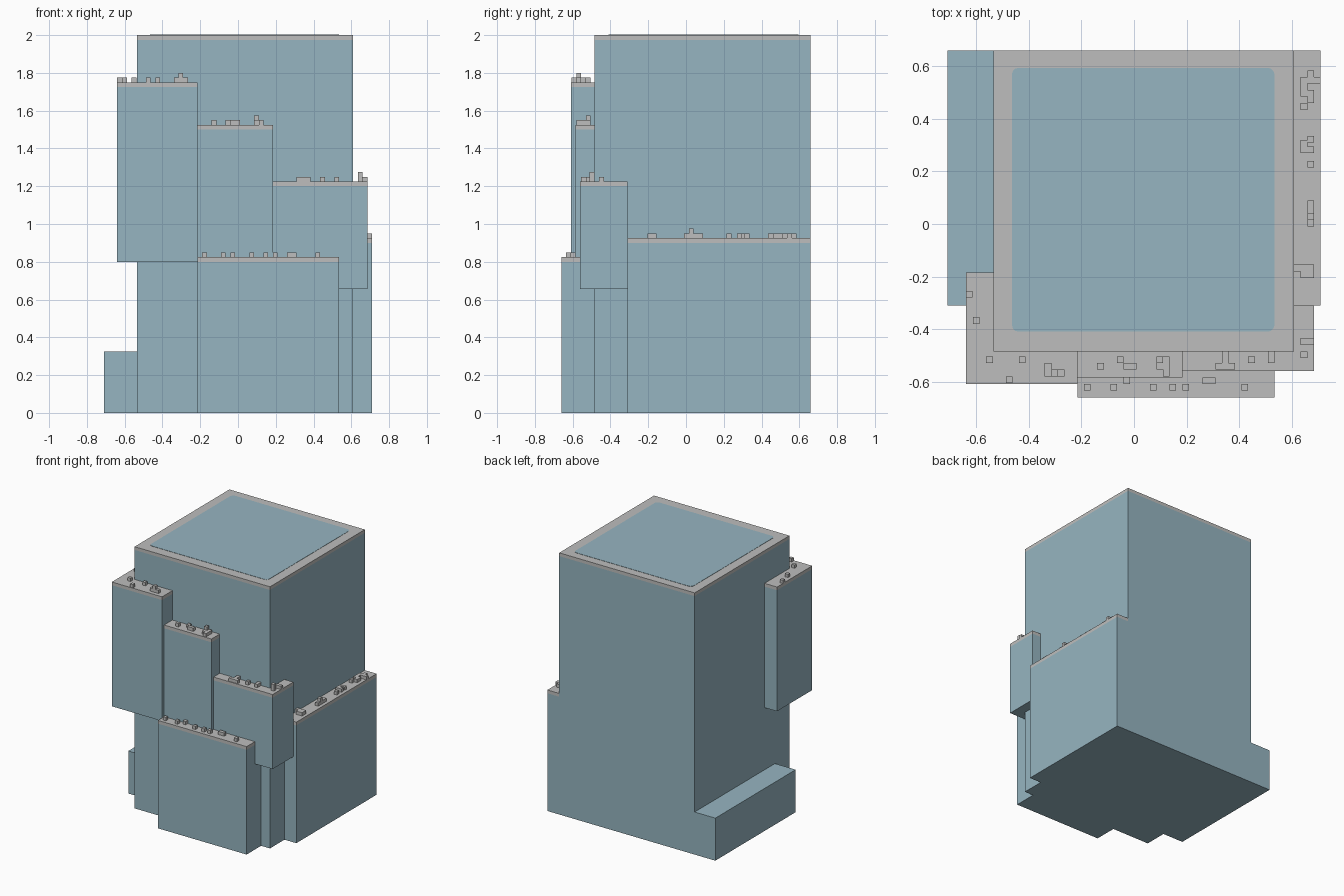
import bpy, bmesh, math

cube = bpy.data.objects.get("Cube")
if cube:
    bpy.data.objects.remove(cube, do_unlink=True)


def material(name, rgb):
    m = bpy.data.materials.new(name)
    m.use_nodes = True
    m.diffuse_color = (*rgb, 1)
    m.node_tree.nodes["Principled BSDF"].inputs["Base Color"].default_value = (*rgb, 1)
    return m


GLASS = material("blue glass", (0.305, 0.462, 0.533))
CONCRETE = material("light grey concrete", (0.515, 0.515, 0.508))
BAND = 0.025   # height of the grey parapet band, also the roof unit module
U = 0.025


def finish(name, bm, mats):
    bmesh.ops.recalc_face_normals(bm, faces=bm.faces)
    me = bpy.data.meshes.new(name)
    bm.to_mesh(me)
    bm.free()
    for m in mats:
        me.materials.append(m)
    ob = bpy.data.objects.new(name, me)
    bpy.context.collection.objects.link(ob)
    return ob


def prism(bm, outline, levels):
    """Closed solid over a plan outline with one ring of vertices per level."""
    rings = [[bm.verts.new((x, y, z)) for x, y in outline] for z in levels]
    n = len(outline)
    bm.faces.new(rings[0][::-1])
    bm.faces.new(rings[-1])
    for a, b in zip(rings, rings[1:]):
        for i in range(n):
            j = (i + 1) % n
            bm.faces.new((a[i], a[j], b[j], b[i]))


def rect(x0, x1, y0, y1):
    return [(x0, y0), (x1, y0), (x1, y1), (x0, y1)]


def block(name, outline, z0, z1, band=True):
    """Glass volume, with a grey band and roof at the top if wanted."""
    bm = bmesh.new()
    prism(bm, outline, [z0, z1 - BAND, z1] if band else [z0, z1])
    if band:
        for f in bm.faces:
            f.material_index = int(f.calc_center_median().z > z1 - BAND)
    return finish(name, bm, [GLASS, CONCRETE])


def roof_units(name, z, boxes):
    """Small roof boxes: x, y of the low corner, size in modules, height in modules."""
    bm = bmesh.new()
    for x, y, w, d, h in boxes:
        prism(bm, rect(x, x + w * U, y, y + d * U), [z, z + h * U])
    finish(name, bm, [CONCRETE])


# Main volumes
block("main_tower", rect(-.535, .61, -.485, .66), 0, 2)
block("low_right_annex", rect(-.71, -.535, -.31, .66), 0, .325, band=False)
block("left_side_wing", rect(.61, .71, -.31, .66), 0, .925)
block("front_base_block", rect(-.215, .535, -.66, -.485), 0, .825)
block("front_middle_block", rect(-.215, .185, -.585, -.485), .825, 1.525)

# Hanging blocks that wrap the front corners
block("upper_right_corner_block",
      [(-.64, -.61), (-.215, -.61), (-.215, -.485), (-.535, -.485),
       (-.535, -.185), (-.64, -.185)], .8, 1.75)
block("left_corner_block",
      [(.185, -.56), (.685, -.56), (.685, -.31), (.61, -.31),
       (.61, -.485), (.185, -.485)], .655, 1.225)

# Rounded glass panel on the main roof
r = 0.025
panel = []
for cx, cy, start in ((.51, .57, 0), (-.44, .57, 90), (-.44, -.385, 180), (.51, -.385, 270)):
    for k in range(4):
        a = math.radians(start + 30 * k)
        panel.append((cx + r * math.cos(a), cy + r * math.sin(a)))
bm = bmesh.new()
prism(bm, panel, [1.996, 2.002])
finish("roof_glass_panel", bm, [GLASS])

# Roof units on each lower roof
roof_units("upper_right_roof_units", 1.75, [
    (-.64, -.28, 1, 1, 1), (-.613, -.38, 1, 1, 1), (-.563, -.53, 1, 1, 1),
    (-.438, -.53, 1, 1, 1), (-.488, -.605, 1, 1, 1),
    (-.34, -.58, 1, 2, 1), (-.315, -.58, 1, 1, 2), (-.29, -.58, 1, 1, 1)])
roof_units("middle_roof_units", 1.525, [
    (-.14, -.555, 1, 1, 1), (-.065, -.53, 1, 1, 1), (-.04, -.555, 2, 1, 1),
    (.085, -.555, 1, 1, 1), (.085, -.53, 1, 1, 2), (.11, -.58, 1, 3, 1)])
roof_units("left_corner_roof_units", 1.225, [
    (.31, -.555, 1, 1, 1), (.335, -.555, 1, 2.8, 1), (.36, -.555, 1, 1, 1),
    (.435, -.53, 1, 1, 1), (.51, -.53, 1, 1.8, 1),
    (.635, -.51, 1, 1, 2), (.635, -.46, 2, 1, 1)])
roof_units("base_roof_units", .825, [
    (x, -.635, 1, 1, 1) for x in (-.19, -.09, .06, .135, .185, .41)] + [
    (-.04, -.61, 1, 1, 1), (.26, -.61, 2, 1, 1)])
roof_units("left_wing_roof_units", .925, [
    (.66, .535, 2, 1, 1), (.66, .56, 1, 1, 1), (.635, .485, 1, 3, 1),
    (.66, .46, 1, 2, 1), (.635, .435, 1, 1, 1),
    (.635, .27, 2, 1, 1), (.635, .295, 1, 1, 1), (.66, .31, 1, 1, 1),
    (.66, .215, 1, 1, 1), (.66, -.01, 1, 1, 1), (.66, .015, 1, 1, 2),
    (.66, .04, 1, 2, 1), (.61, -.18, 3, 1, 1), (.635, -.205, 2, 1, 1)])
